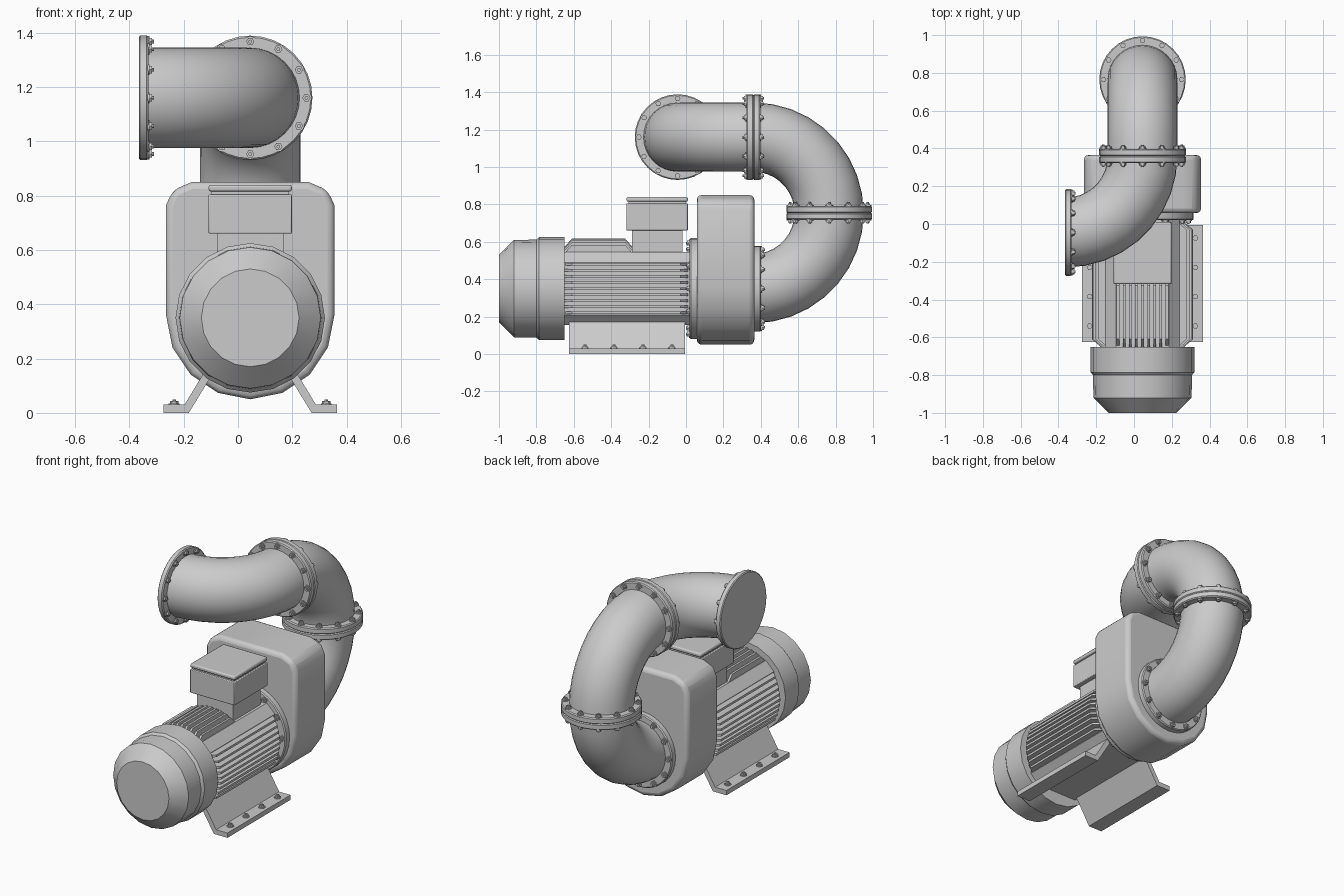
import bpy, bmesh
from math import sin, cos, pi, sqrt
from mathutils import Vector, Matrix

if "Cube" in bpy.data.objects:
    bpy.data.objects.remove(bpy.data.objects["Cube"])

CX, CZ = 0.045, 0.35          # motor shaft axis (runs along y)
PIPE_R, BEND = 0.185, 0.405


def finish(name, bm, bevel=0, segs=2):
    bmesh.ops.recalc_face_normals(bm, faces=bm.faces)
    me = bpy.data.meshes.new(name)
    bm.to_mesh(me)
    bm.free()
    ob = bpy.data.objects.new(name, me)
    bpy.context.collection.objects.link(ob)
    if bevel:
        m = ob.modifiers.new("bevel", 'BEVEL')
        m.width, m.segments, m.limit_method, m.angle_limit = bevel, segs, 'ANGLE', 0.7
    bpy.ops.object.select_all(action='DESELECT')
    ob.select_set(True)
    bpy.context.view_layer.objects.active = ob
    bpy.ops.object.shade_smooth_by_angle(angle=0.56)
    return ob


def skin(bm, rings):
    """Bridge rings of points into a capped tube."""
    loops = [[bm.verts.new(p) for p in r] for r in rings]
    n = len(loops[0])
    for a, b in zip(loops, loops[1:]):
        for i in range(n):
            bm.faces.new((a[i], a[(i + 1) % n], b[(i + 1) % n], b[i]))
    bm.faces.new(loops[0])
    bm.faces.new(loops[-1])


def frame(pos, axis):
    return Matrix.Translation(pos) @ Vector(axis).to_track_quat('Z', 'Y').to_matrix().to_4x4()


def lathe(bm, profile, n, mat):
    """Turn (height, radius) points about the local z of mat."""
    skin(bm, [[mat @ Vector((r * cos(2 * pi * i / n), r * sin(2 * pi * i / n), h))
               for i in range(n)] for h, r in profile])


def prism(bm, pts, fn, a, b):
    skin(bm, [[fn(u, v, w) for u, v in pts] for w in (a, b)])


def box(name, lo, hi, bevel=0):
    bm = bmesh.new()
    prism(bm, [(lo[0], lo[1]), (hi[0], lo[1]), (hi[0], hi[1]), (lo[0], hi[1])],
          lambda u, v, w: Vector((u, v, w)), lo[2], hi[2])
    return finish(name, bm, bevel)


def bolt(bm, mat):
    lathe(bm, [(-0.004, 0.02), (0.004, 0.02)], 12, mat)
    lathe(bm, [(0.003, 0.015), (0.014, 0.015)], 6, mat)
    lathe(bm, [(0.013, 0.007), (0.02, 0.007)], 8, mat)


def flange(name, pos, axis, thick, r, bolt_r):
    """Disc from pos along axis, with bolts on its far face."""
    mat = frame(pos, axis)
    bm = bmesh.new()
    lathe(bm, [(0, r - 0.005), (0.005, r), (thick - 0.006, r), (thick, r - 0.006)], 32, mat)
    finish(name, bm)
    bm = bmesh.new()
    for k in range(12):
        a = k * pi / 6
        bolt(bm, mat @ Matrix.Translation((bolt_r * cos(a), bolt_r * sin(a), thick)))
    finish(name + "_bolts", bm)


def elbow(name, start, d0, d1):
    """Quarter bend leaving start along d0 and ending along d1."""
    start, d0, d1 = Vector(start), Vector(d0), Vector(d1)
    side, rings, steps, n = d0.cross(d1), [], 9, 32
    for k in range(steps + 1):
        t = k / steps * pi / 2
        out = d0 * sin(t) - d1 * cos(t)
        c = start + d1 * BEND + out * BEND
        rings.append([c + PIPE_R * (out * cos(2 * pi * i / n) + side * sin(2 * pi * i / n))
                      for i in range(n)])
    bm = bmesh.new()
    skin(bm, rings)
    finish(name, bm)


# Fan cover at the front
bm = bmesh.new()
lathe(bm, [(-1.0, 0.18), (-0.92, 0.26), (-0.80, 0.262), (-0.785, 0.275), (-0.65, 0.275),
           (-0.65, 0.2)], 20, frame((CX, 0, CZ), (0, 1, 0)))
finish("fan_cover", bm)

# Motor body: chamfered square core
h, c = 0.195, 0.14
bm = bmesh.new()
prism(bm, [(h, c), (c, h), (-c, h), (-h, c), (-h, -c), (-c, -h), (c, -h), (h, -c)],
      lambda u, v, w: Vector((CX + u, w, CZ + v)), -0.66, 0.03)
finish("motor_core", bm)

# Cooling fins on both sides and the top
bm = bmesh.new()
for ang, y1 in ((0, 0.01), (pi / 2, -0.285), (pi, 0.01)):
    ca, sa = cos(ang), sin(ang)
    for k in range(9):
        o = (k - 4) * 0.0325
        top = sqrt(0.267 ** 2 - o * o)
        pts = [(-0.65, 0.17), (-0.65, top - 0.045), (-0.61, top), (y1 - 0.04, top),
               (y1, top - 0.045), (y1, 0.17)]
        prism(bm, pts, lambda y, r, w: Vector((CX + r * ca - w * sa, y, CZ + r * sa + w * ca)),
              o - 0.007, o + 0.007)
finish("cooling_fins", bm)

# Terminal box
box("terminal_neck", (-0.078, -0.29, 0.5), (0.168, -0.02, 0.67))
box("terminal_box", (-0.108, -0.318, 0.66), (0.198, 0.01, 0.805), 0.004)
box("terminal_gasket", (-0.098, -0.308, 0.80), (0.188, 0.0, 0.82))
box("terminal_lid", (-0.108, -0.318, 0.815), (0.198, 0.01, 0.84), 0.008)

# Mounting feet with bolts
for name, s in (("left", 1), ("right", -1)):
    bm = bmesh.new()
    prism(bm, [(-0.32, 0), (-0.226, 0), (-0.11, 0.19), (-0.145, 0.19), (-0.242, 0.03),
               (-0.32, 0.03)], lambda u, v, w: Vector((CX + s * u, w, v)), -0.625, -0.005)
    finish(name + "_foot", bm)
    bm = bmesh.new()
    for k in range(4):
        bolt(bm, Matrix.Translation((CX - s * 0.28, -0.54 + 0.155 * k, 0.03)))
    finish(name + "_foot_bolts", bm)

# Pump casing: half-round below, clipped corners above
pts = [(CX - 0.31 * cos(k * pi / 8), 0.36 - 0.31 * sin(k * pi / 8)) for k in range(9)]
corner = [(0.31, 0.765), (0.285, 0.82), (0.215, 0.85)]
pts += [(CX + x, z) for x, z in corner] + [(CX - x, z) for x, z in reversed(corner)]
bm = bmesh.new()
prism(bm, pts, lambda u, v, w: Vector((u, w, v)), 0.058, 0.365)
finish("pump_casing", bm, 0.025, 3)
flange("motor_flange", (CX, 0.065, CZ), (0, -1, 0), 0.045, 0.27, 0.243)

# Three pipe elbows
YV, ZM, ZT = 0.36 + BEND, CZ + BEND, CZ + 2 * BEND
elbow("lower_elbow", (CX, 0.36, CZ), (0, 1, 0), (0, 0, 1))
elbow("upper_elbow", (CX, YV, ZM), (0, 0, 1), (0, -1, 0))
elbow("outlet_elbow", (CX, 0.36, ZT), (0, -1, 0), (-1, 0, 0))

# Pipe flanges
R, B = 0.229, 0.207
flange("casing_flange", (CX, 0.36, CZ), (0, 1, 0), 0.042, R, B)
for name, s in (("lower", -1), ("upper", 1)):
    flange(name + "_joint_flange", (CX, YV, ZM), (0, 0, s), 0.037, R, B)
for name, s in (("front", -1), ("rear", 1)):
    flange(name + "_top_flange", (CX, 0.36, ZT), (0, s, 0), 0.037, R, B)
flange("outlet_flange", (-0.365, 0.36 - BEND, ZT), (1, 0, 0), 0.035, R, B)
